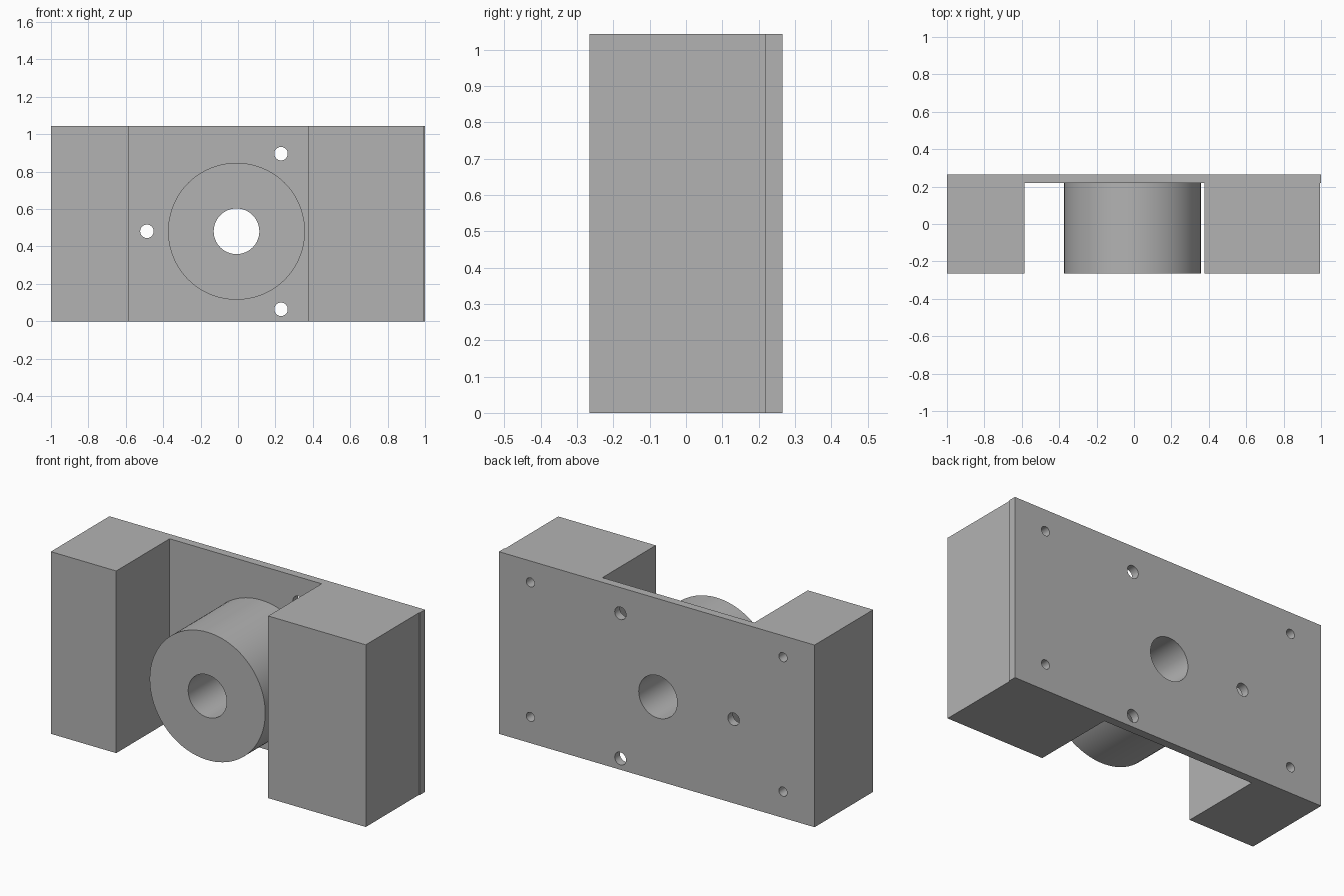
import bpy
import bmesh
import math
from mathutils import Matrix

if "Cube" in bpy.data.objects:
    bpy.data.objects.remove(bpy.data.objects["Cube"], do_unlink=True)

HEIGHT = 1.043
FRONT, BACK = -0.265, 0.265
PLATE = 0.218                    # front face of the thin back plate
BOSS_X, BOSS_Z = -0.008, 0.481

grey = bpy.data.materials.new("plain grey")
grey.use_nodes = True
colour = (0.45, 0.45, 0.45, 1)
grey.diffuse_color = colour
grey.node_tree.nodes["Principled BSDF"].inputs["Base Color"].default_value = colour


def make_object(name, bm):
    bmesh.ops.recalc_face_normals(bm, faces=bm.faces)
    mesh = bpy.data.meshes.new(name)
    bm.to_mesh(mesh)
    bm.free()
    mesh.materials.append(grey)
    obj = bpy.data.objects.new(name, mesh)
    bpy.context.collection.objects.link(obj)
    return obj


def rod(name, x, z, radius, y0, y1, sides=48):
    """Cylinder running front to back."""
    bm = bmesh.new()
    place = Matrix.Translation((x, (y0 + y1) / 2, z)) @ Matrix.Rotation(math.pi / 2, 4, "X")
    bmesh.ops.create_cone(bm, cap_ends=True, segments=sides, radius1=radius,
                          radius2=radius, depth=y1 - y0, matrix=place)
    return make_object(name, bm)


def combine(target, tool, operation):
    mod = target.modifiers.new(tool.name, "BOOLEAN")
    mod.operation = operation
    mod.solver = "EXACT"
    mod.object = tool
    bpy.context.view_layer.objects.active = target
    bpy.ops.object.modifier_apply(modifier=mod.name)
    bpy.data.objects.remove(tool, do_unlink=True)


# Bracket: two uneven blocks joined by a thin back plate, one plan profile
plan = [(-1, FRONT), (-0.586, FRONT), (-0.586, PLATE), (0.377, PLATE),
        (0.377, FRONT), (0.995, FRONT), (0.995, PLATE), (1, PLATE),
        (1, BACK), (-1, BACK)]
bm = bmesh.new()
base = bm.faces.new([bm.verts.new((x, y, 0)) for x, y in plan])
top = bmesh.ops.extrude_face_region(bm, geom=[base])["geom"]
bmesh.ops.translate(bm, vec=(0, 0, HEIGHT),
                    verts=[v for v in top if isinstance(v, bmesh.types.BMVert)])
bracket = make_object("mounting_bracket", bm)

# Round boss standing on the plate
combine(bracket, rod("boss", BOSS_X, BOSS_Z, 0.366, FRONT, 0.24, 96), "UNION")

# Central bore and three through holes
combine(bracket, rod("bore", BOSS_X, BOSS_Z, 0.122, -0.4, 0.4, 64), "DIFFERENCE")
for x, z in [(0.23, 0.896), (0.23, 0.064), (-0.487, BOSS_Z)]:
    combine(bracket, rod("through_hole", x, z, 0.036, 0.1, 0.4), "DIFFERENCE")

# Four blind screw holes in the back of the blocks
for x in (-0.8, 0.8):
    for z in (0.15, 0.92):
        combine(bracket, rod("screw_hole", x, z, 0.026, 0.0, 0.4, 32), "DIFFERENCE")

# Smooth round walls, crisp edges
bpy.ops.object.select_all(action="DESELECT")
bracket.select_set(True)
bpy.context.view_layer.objects.active = bracket
bpy.ops.object.shade_smooth_by_angle(angle=math.radians(30))
